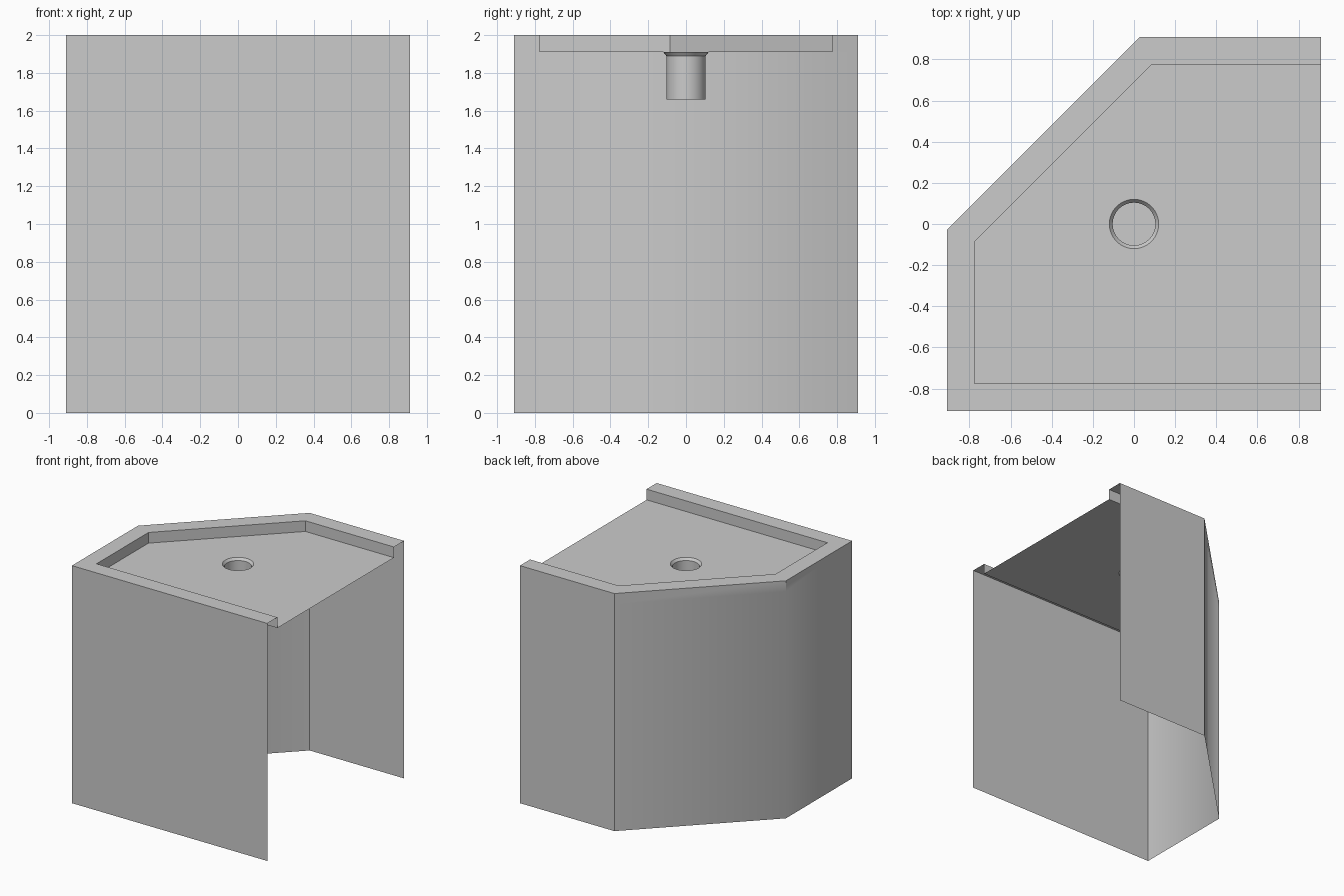
import bpy
import bmesh
import math

TOP, FLOOR = 2.0, 1.91
SEGMENTS = 32

cube = bpy.data.objects.get("Cube")
if cube:
    bpy.data.objects.remove(cube, do_unlink=True)

grey = bpy.data.materials.new("light_grey")
grey.use_nodes = True
grey.diffuse_color = (0.6, 0.6, 0.6, 1)
grey.node_tree.nodes["Principled BSDF"].inputs["Base Color"].default_value = (0.6, 0.6, 0.6, 1)

# Plan outlines, counterclockwise from the open side
outer = [(0.91, 0.91), (0.03, 0.91), (-0.91, -0.03), (-0.91, -0.91), (0.91, -0.91)]
inner = [(0.91, 0.775), (0.085, 0.775), (-0.775, -0.085), (-0.775, -0.775), (0.91, -0.775)]


def ring(radius):
    angles = [2 * math.pi * i / SEGMENTS for i in range(SEGMENTS)]
    return [(radius * math.cos(a), radius * math.sin(a)) for a in angles]


def row(bm, points, z):
    return [bm.verts.new((x, y, z)) for x, y in points]


def strip(bm, low, high, closed=False):
    """Join two rows of vertices with quads."""
    count = len(low)
    for i in range(count if closed else count - 1):
        j = (i + 1) % count
        bm.faces.new((low[i], low[j], high[j], high[i]))


def finish(bm, name):
    mesh = bpy.data.meshes.new(name)
    bm.to_mesh(mesh)
    bm.free()
    mesh.materials.append(grey)
    obj = bpy.data.objects.new(name, mesh)
    bpy.context.collection.objects.link(obj)
    return obj


# Outer walls: thin sheet, softly shaded across the side corner only
bm = bmesh.new()
rows = [row(bm, outer, z) for z in (0, FLOOR, TOP)]
strip(bm, rows[0], rows[1])
strip(bm, rows[1], rows[2])
for face in bm.faces:
    face.smooth = True
for edge in bm.edges:
    a, b = edge.verts
    side_corner = a in (rows[0][2], rows[1][2]) and b in (rows[0][2], rows[1][2])
    vertical = a.co.xy == b.co.xy
    edge.smooth = side_corner or not vertical
finish(bm, "outer_walls")

# Raised rim and the step down to the tray
bm = bmesh.new()
rim_out, rim_in, step = row(bm, outer, TOP), row(bm, inner, TOP), row(bm, inner, FLOOR)
strip(bm, rim_out, rim_in)
strip(bm, rim_in, step)
finish(bm, "rim")

# Tray floor with a round drain opening
bm = bmesh.new()
loops = [row(bm, inner, FLOOR), row(bm, ring(0.12), FLOOR)]
edges = [bm.edges.new((loop[i - 1], loop[i])) for loop in loops for i in range(len(loop))]
bmesh.ops.triangle_fill(bm, use_beauty=True, use_dissolve=False, edges=edges, normal=(0, 0, 1))
for face in bm.faces:
    face.normal_update()
    if face.normal.z < 0:
        face.normal_flip()
finish(bm, "tray_floor")

# Drain: bevelled lip, pipe and closed bottom
bm = bmesh.new()
lip, neck, base = [row(bm, ring(r), z) for r, z in ((0.12, FLOOR), (0.104, 1.89), (0.104, 1.66))]
strip(bm, lip, neck, closed=True)
strip(bm, neck, base, closed=True)
bm.faces.new(base)
drain = finish(bm, "drain")
bpy.context.view_layer.objects.active = drain
drain.select_set(True)
bpy.ops.object.shade_smooth_by_angle(angle=math.radians(30))
